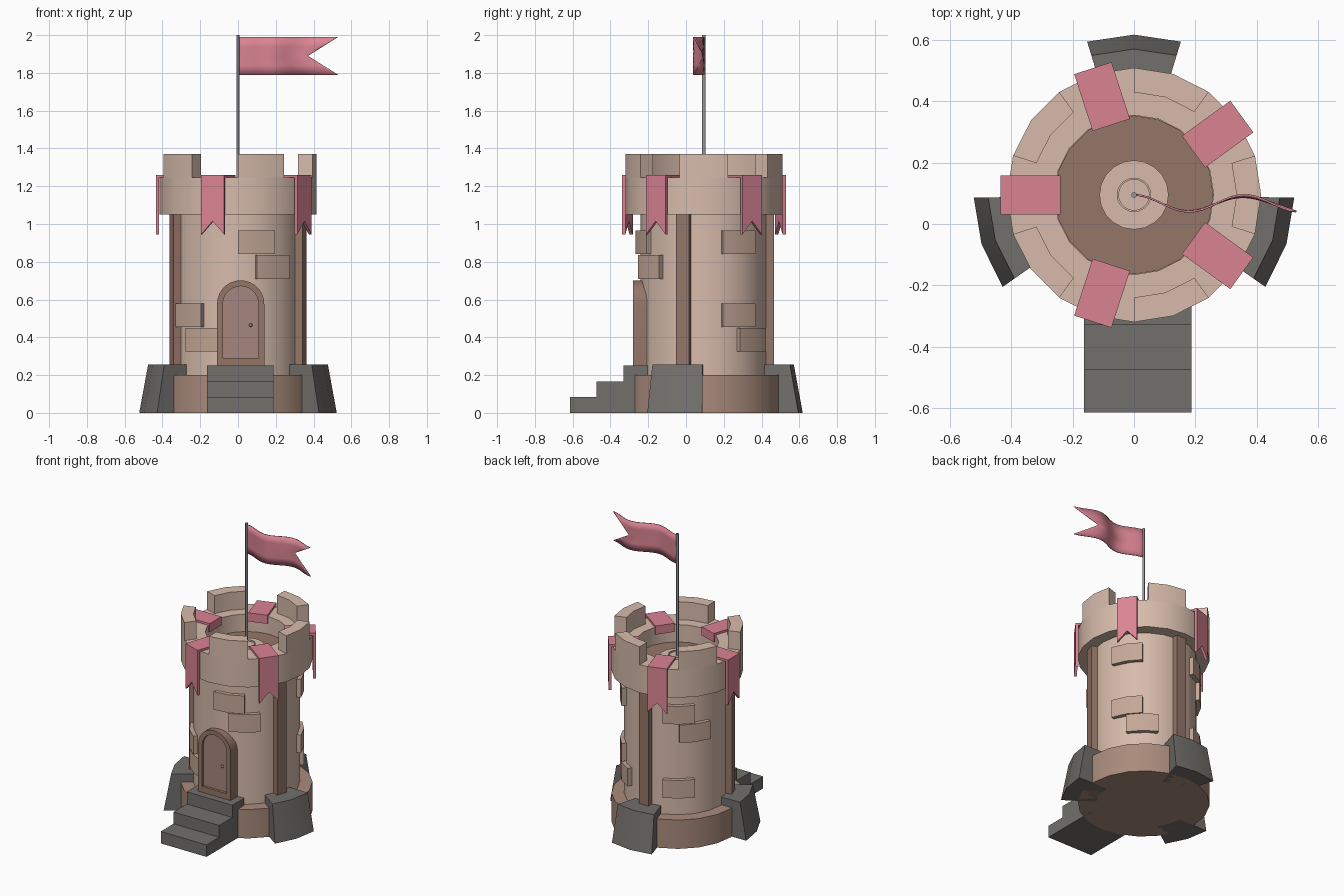
import bpy, bmesh
from math import sin, cos, pi, radians
from mathutils import Matrix

if "Cube" in bpy.data.objects:
    bpy.data.objects.remove(bpy.data.objects["Cube"])

CX, CY = 0.0, 0.095           # tower axis
SIDES = 20


def material(name, rgb):
    m = bpy.data.materials.new(name)
    m.diffuse_color = (*rgb, 1)
    m.use_nodes = True
    m.node_tree.nodes["Principled BSDF"].inputs["Base Color"].default_value = m.diffuse_color
    return m


TAN = material("tan_stone", (0.68, 0.50, 0.41))
BRICK = material("brick", (0.55, 0.39, 0.31))
BROWN = material("brown", (0.30, 0.18, 0.14))
BASE = material("base_stone", (0.40, 0.26, 0.20))
DOOR = material("door_wood", (0.38, 0.24, 0.21))
PINK = material("pink_cloth", (0.70, 0.23, 0.29))
GREY = material("dark_stone", (0.17, 0.16, 0.15))
METAL = material("metal", (0.32, 0.32, 0.33))


def finish(name, bm, mat, matrix=None, smooth=True):
    bmesh.ops.remove_doubles(bm, verts=bm.verts, dist=1e-6)
    bmesh.ops.recalc_face_normals(bm, faces=bm.faces)
    if matrix:
        bm.transform(matrix)
    me = bpy.data.meshes.new(name)
    bm.to_mesh(me)
    bm.free()
    ob = bpy.data.objects.new(name, me)
    bpy.context.collection.objects.link(ob)
    me.materials.append(mat)
    if smooth:
        bpy.ops.object.select_all(action='DESELECT')
        ob.select_set(True)
        bpy.context.view_layer.objects.active = ob
        bpy.ops.object.shade_smooth_by_angle(angle=radians(30))
    return ob


def lathe(name, profile, mat, sides=SIDES):
    """Spin an (r, z) profile around the tower axis."""
    bm = bmesh.new()
    vs = [bm.verts.new((r, 0, z)) for r, z in profile]
    es = [bm.edges.new(p) for p in zip(vs, vs[1:])]
    bmesh.ops.spin(bm, geom=vs + es, cent=(0, 0, 0), axis=(0, 0, 1),
                   angle=2 * pi, steps=sides, use_merge=True)
    return finish(name, bm, mat, Matrix.Translation((CX, CY, 0)))


def arc_block(name, r_in, r_bot, r_top, a0, a1, z0, z1, mat, segs=2):
    """Curved block between two angles, optionally tapered outside."""
    bm = bmesh.new()
    rings = []
    for i in range(segs + 1):
        a = radians(a0 + (a1 - a0) * i / segs)
        rings.append([bm.verts.new((CX + r * cos(a), CY + r * sin(a), z))
                      for r, z in ((r_in, z0), (r_bot, z0), (r_top, z1), (r_in, z1))])
    for p, q in zip(rings, rings[1:]):
        for k in range(4):
            bm.faces.new((p[k], p[k - 1], q[k - 1], q[k]))
    bm.faces.new(rings[0])
    bm.faces.new(rings[-1])
    return finish(name, bm, mat)


def add_prism(bm, pts, y0, y1):
    """Extrude an (x, z) outline along y."""
    a = [bm.verts.new((x, y0, z)) for x, z in pts]
    b = [bm.verts.new((x, y1, z)) for x, z in pts]
    bm.faces.new(a)
    bm.faces.new(b[::-1])
    for i in range(len(pts)):
        bm.faces.new((a[i - 1], a[i], b[i], b[i - 1]))


def rect(x0, x1, z0, z1):
    return [(x0, z0), (x1, z0), (x1, z1), (x0, z1)]


def radial(angle):
    """Local +y points outward from the tower axis at this angle."""
    return Matrix.Translation((CX, CY, 0)) @ Matrix.Rotation(radians(angle - 90), 4, 'Z')


# Tower body
lathe("base_ring", [(0, 0), (0.415, 0), (0.415, 0.2), (0, 0.2)], BASE)
lathe("tower_shaft", [(0.335, 0.19), (0.335, 1.06)], TAN)
lathe("crown", [(0, 1.05), (0.415, 1.05), (0.415, 1.245), (0.26, 1.245),
                (0.26, 1.12), (0, 1.12)], TAN)
lathe("roof_floor", [(0.259, 1.11), (0.259, 1.125), (0, 1.125)], BROWN)
lathe("pole_plinth", [(0.113, 1.12), (0.113, 1.15), (0, 1.15)], TAN)
lathe("pole_socket", [(0.056, 1.14), (0.056, 1.165), (0.05, 1.165), (0.05, 1.155), (0, 1.155)], TAN)
lathe("flag_pole", [(0.009, 1.14), (0.009, 2.0), (0, 2.0)], METAL, 12)

# Battlements and cloth banners in the gaps between them
for i in range(5):
    a = 72 * i
    arc_block(f"merlon_{i}", 0.335, 0.415, 0.415, a - 18, a + 18, 1.24, 1.37, TAN)
    bm = bmesh.new()
    w = 0.064
    add_prism(bm, rect(-w, w, 1.245, 1.26), 0.24, 0.435)
    add_prism(bm, rect(-w, w, 1.20, 1.245), 0.24, 0.258)
    add_prism(bm, [(-w, 0.945), (0, 1.015), (w, 0.945), (w, 1.245), (-w, 1.245)], 0.417, 0.435)
    finish(f"banner_{i}", bm, PINK, radial(a + 36), False)

# Buttresses with the brown pillars above them
for i, a in enumerate((90, 198, 342)):
    arc_block(f"buttress_{i}", 0.30, 0.523, 0.476, a - 17, a + 17, 0, 0.255, GREY)
    bm = bmesh.new()
    add_prism(bm, rect(-0.036, 0.036, 0, 1.055), 0.30, 0.37)
    finish(f"pillar_{i}", bm, BROWN, radial(a), False)

# Raised bricks: start angle and bottom height
for i, (a, z) in enumerate(((270, 0.84), (286, 0.71), (204, 0.455), (220, 0.325),
                            (16, 0.84), (16, 0.455), (32, 0.325),
                            (110, 0.84), (127, 0.71), (110, 0.325))):
    arc_block(f"brick_{i}", 0.31, 0.362, 0.362, a, a + 33, z, z + 0.125, BRICK)

# Front steps
bm = bmesh.new()
add_prism(bm, [(-0.615, 0), (-0.20, 0), (-0.20, 0.25), (-0.33, 0.25), (-0.33, 0.165),
               (-0.475, 0.165), (-0.475, 0.083), (-0.615, 0.083)], -0.188, 0.163)
finish("front_steps", bm, GREY, Matrix.Rotation(pi / 2, 4, 'Z'), False)


# Arched door
def arch(r, z0, zc=0.577, n=14):
    return ([(r, z0)] + [(r * cos(pi * k / n), zc + r * sin(pi * k / n)) for k in range(n + 1)]
            + [(-r, z0)])


shift = Matrix.Translation((0.014, 0, 0))
bm = bmesh.new()
add_prism(bm, arch(0.125, 0.25) + arch(0.094, 0.25)[::-1], -0.28, -0.19)
add_prism(bm, rect(-0.094, 0.094, 0.25, 0.29), -0.28, -0.19)
finish("door_frame", bm, BROWN, shift)
bm = bmesh.new()
add_prism(bm, arch(0.094, 0.29), -0.262, -0.19)
finish("door_panel", bm, DOOR, shift)
bm = bmesh.new()
bmesh.ops.create_uvsphere(bm, u_segments=10, v_segments=6, radius=0.01)
finish("door_knob", bm, METAL, Matrix.Translation((0.067, -0.268, 0.465)))

# Waving swallow-tailed flag
bm = bmesh.new()
N = 24
rows = []
for t in (-1, -0.5, 0, 0.5, 1):
    end = 0.37 + 0.16 * abs(t)
    xs = [end * k / N for k in range(N + 1)]
    rows.append([bm.verts.new((x, CY - 0.0275 * (1 - cos(2 * pi * x / 0.36)), 1.89 + 0.1 * t))
                 for x in xs])
for p, q in zip(rows, rows[1:]):
    for k in range(N):
        bm.faces.new((p[k], p[k + 1], q[k + 1], q[k]))
flag = finish("flag", bm, PINK)
mod = flag.modifiers.new("thickness", 'SOLIDIFY')
mod.thickness = 0.006
mod.offset = 0
